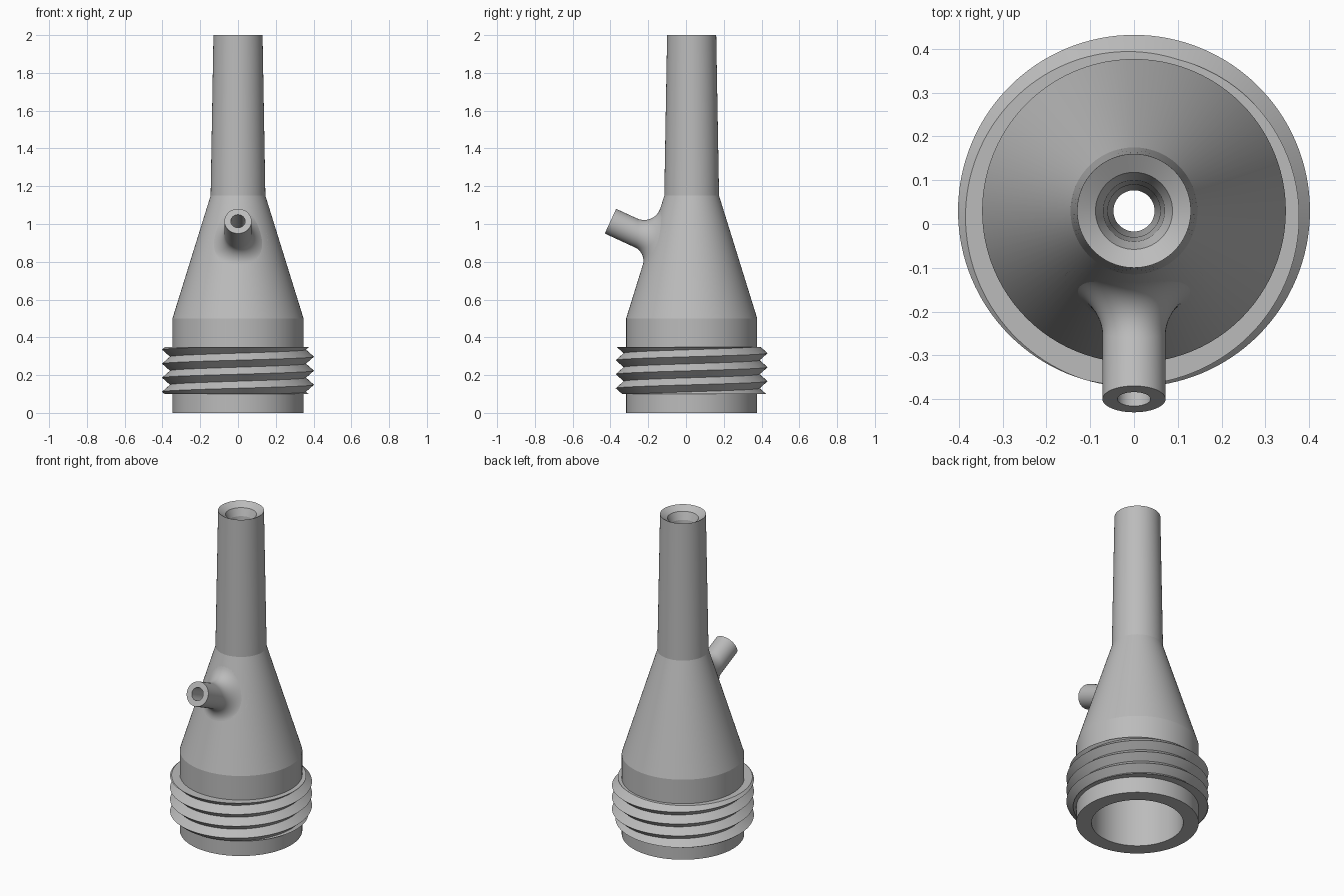
import bpy, bmesh, math
from mathutils import Vector, Matrix

if "Cube" in bpy.data.objects:
    bpy.data.objects.remove(bpy.data.objects["Cube"])

AXIS_Y = 0.03
TAU = math.tau

# Single grey material
grey = bpy.data.materials.new("plain grey")
grey.use_nodes = True
COLOUR = (0.5, 0.5, 0.5, 1)
grey.diffuse_color = COLOUR
grey.node_tree.nodes["Principled BSDF"].inputs["Base Color"].default_value = COLOUR


def make_object(name, bm):
    bmesh.ops.remove_doubles(bm, verts=bm.verts, dist=1e-5)
    bmesh.ops.recalc_face_normals(bm, faces=bm.faces)
    mesh = bpy.data.meshes.new(name)
    bm.to_mesh(mesh)
    bm.free()
    mesh.materials.append(grey)
    ob = bpy.data.objects.new(name, mesh)
    bpy.context.collection.objects.link(ob)
    return ob


def activate(ob):
    bpy.ops.object.select_all(action="DESELECT")
    ob.select_set(True)
    bpy.context.view_layer.objects.active = ob


def smooth(ob):
    activate(ob)
    bpy.ops.object.shade_smooth_by_angle(angle=math.radians(15))


def skin(bm, rows, wrap=False):
    """Bridge rows of points with quads; rows are closed rings."""
    grid = [[bm.verts.new(p) for p in row] for row in rows]
    if wrap:
        grid.append(grid[0])
    for a, b in zip(grid, grid[1:]):
        for i in range(len(a)):
            j = (i + 1) % len(a)
            bm.faces.new((a[i], a[j], b[j], b[i]))


def ring(radius, z, count=96):
    return [Vector((radius * math.cos(TAU * i / count),
                    AXIS_Y + radius * math.sin(TAU * i / count), z))
            for i in range(count)]


# Hollow body: base collar, cone and slim neck, with a flared mouth
outer = [(0.347, 0), (0.347, 0.5), (0.145, 1.15), (0.13, 2)]
inner = [(0.088, 1.975), (0.07, 1.93), (0.06, 1.8), (0.047, 1.15),
         (0.26, 0.45), (0.26, 0)]
bm = bmesh.new()
skin(bm, [ring(r, z) for r, z in outer + inner], wrap=True)
body = make_object("body", bm)


def body_radius(z):
    for (r0, z0), (r1, z1) in zip(outer, outer[1:]):
        if z <= z1:
            return r0 + (r1 - r0) * (z - z0) / (z1 - z0)
    return outer[-1][0]


# Side port axis and helpers
PORT_TIP = Vector((0, -0.40, 1.015))
PORT_DIR = Vector((0, -0.91, 0.42)).normalized()
SIDE = Vector((1, 0, 0))
UP = SIDE.cross(PORT_DIR) * -1
if UP.z < 0:
    UP = -UP
PORT_R, BORE_R, COUNT = 0.072, 0.038, 48


def port_point(angle, radius, depth=0):
    offset = SIDE * math.cos(angle) + UP * math.sin(angle)
    return PORT_TIP + offset * radius - PORT_DIR * depth


def meet_body(angle, radius):
    """Point where a line parallel to the port axis enters the body."""
    low, high = 0, 0.4
    for _ in range(30):
        mid = (low + high) / 2
        p = port_point(angle, radius, mid)
        if math.hypot(p.x, p.y - AXIS_Y) > body_radius(p.z):
            low = mid
        else:
            high = mid
    return port_point(angle, radius, high)


# Port bore cut through the body wall
bm = bmesh.new()
bmesh.ops.create_cone(bm, cap_ends=True, segments=COUNT, radius1=BORE_R,
                      radius2=BORE_R, depth=0.22)
turn = PORT_DIR.to_track_quat("Z", "Y").to_matrix().to_4x4()
bm.transform(Matrix.Translation(PORT_TIP - PORT_DIR * 0.27) @ turn)
cutter = make_object("bore_cutter", bm)
cutter.hide_render = True
cut = body.modifiers.new("bore", "BOOLEAN")
cut.operation = "DIFFERENCE"
cut.object = cutter
activate(body)
bpy.ops.object.modifier_apply(modifier=cut.name)
bpy.data.objects.remove(cutter)
smooth(body)

# Side port: bore, rim, tube and a rounded blend into the body
angles = [TAU * i / COUNT for i in range(COUNT)]
STEPS = 12
blend = [[] for _ in range(STEPS + 1)]
for a in angles:
    reach = 0.085 + 0.02 * math.sin(a)
    corner = meet_body(a, PORT_R)
    start = corner + PORT_DIR * reach
    end = meet_body(a, PORT_R + reach)
    c1, c2 = start.lerp(corner, 0.55), end.lerp(corner, 0.55)
    for k in range(STEPS + 1):
        t = k / STEPS
        s = 1 - t
        blend[k].append(start * s**3 + c1 * 3 * s * s * t
                        + c2 * 3 * s * t * t + end * t**3)
rows = [[meet_body(a, BORE_R) for a in angles],
        [port_point(a, BORE_R) for a in angles],
        [port_point(a, PORT_R) for a in angles]] + blend
bm = bmesh.new()
skin(bm, rows)
smooth(make_object("side_port", bm))

# Screw thread: helical ridges trimmed flat at both ends
PITCH, FIRST, TURN = 0.0743, 0.149, 128
LOW, HIGH = 0.1, 0.35
bm = bmesh.new()
columns = []
for i in range(TURN + 1):
    a = TAU * i / TURN
    column = []
    for j in range(-4, 8):
        r = 0.36 if j % 2 else 0.402
        z = FIRST + PITCH * (i / TURN + j / 2)
        column.append(bm.verts.new((r * math.cos(a), AXIS_Y + r * math.sin(a), z)))
    columns.append(column)
for a, b in zip(columns, columns[1:]):
    for j in range(len(a) - 1):
        bm.faces.new((a[j], b[j], b[j + 1], a[j + 1]))
bmesh.ops.remove_doubles(bm, verts=bm.verts, dist=1e-5)
for height, direction in ((LOW, -1), (HIGH, 1)):
    bmesh.ops.bisect_plane(bm, geom=bm.verts[:] + bm.edges[:] + bm.faces[:],
                           plane_co=(0, 0, height), plane_no=(0, 0, direction),
                           clear_outer=True)
# End faces run inward to the collar
rim = [e for e in bm.edges if e.is_boundary]
new = bmesh.ops.extrude_edge_only(bm, edges=rim)["geom"]
for v in new:
    if isinstance(v, bmesh.types.BMVert):
        flat = Vector((v.co.x, v.co.y - AXIS_Y)).normalized() * 0.343
        v.co.x, v.co.y = flat.x, flat.y + AXIS_Y
smooth(make_object("screw_thread", bm))
